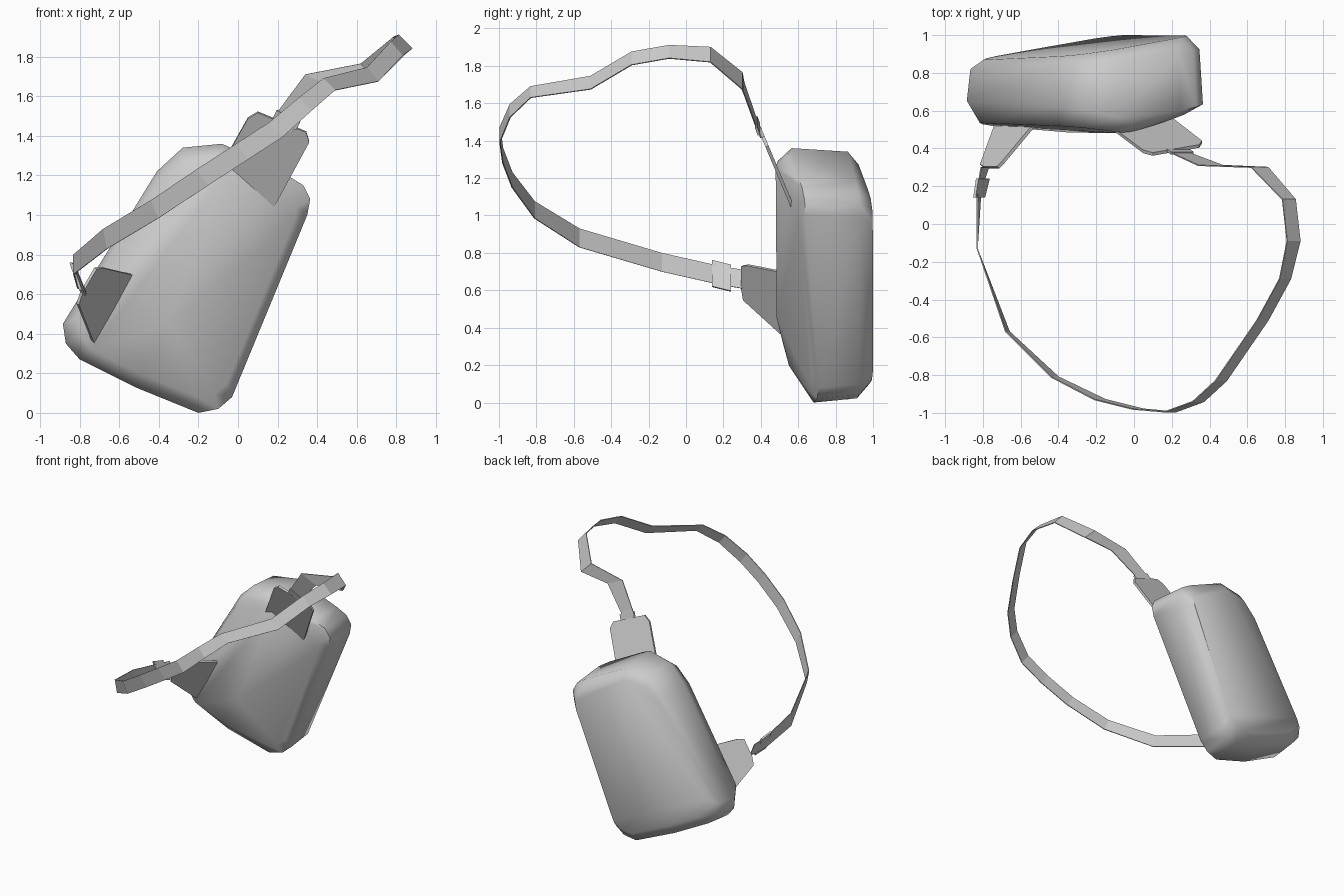
import bpy
import bmesh
from mathutils import Vector

if "Cube" in bpy.data.objects:
    bpy.data.objects.remove(bpy.data.objects["Cube"], do_unlink=True)

GREY = (0.6, 0.6, 0.6, 1)
fabric = bpy.data.materials.new("grey fabric")
fabric.use_nodes = True
fabric.diffuse_color = GREY
fabric.node_tree.nodes["Principled BSDF"].inputs["Base Color"].default_value = GREY


def add_object(name, bm, smooth=None, thickness=0):
    bmesh.ops.recalc_face_normals(bm, faces=bm.faces[:])
    mesh = bpy.data.meshes.new(name)
    bm.to_mesh(mesh)
    bm.free()
    mesh.materials.append(fabric)
    obj = bpy.data.objects.new(name, mesh)
    bpy.context.collection.objects.link(obj)
    if thickness:
        mod = obj.modifiers.new("thickness", "SOLIDIFY")
        mod.thickness = thickness
        mod.offset = 0
    if smooth:
        bpy.ops.object.select_all(action="DESELECT")
        obj.select_set(True)
        bpy.context.view_layer.objects.active = obj
        bpy.ops.object.shade_smooth_by_angle(angle=smooth)
    return obj


# Bag body: tilted rounded outline (x, z), hulled through four depth rings
OUTLINE = [(-0.2, 0), (-0.1, 0.02), (-0.03, 0.08), (0.35, 1.0), (0.365, 1.08),
           (0.33, 1.15), (0.25, 1.2), (0, 1.32), (-0.08, 1.36), (-0.28, 1.34),
           (-0.41, 1.22), (-0.52, 1.02), (-0.82, 0.55), (-0.885, 0.45),
           (-0.87, 0.35), (-0.8, 0.27), (-0.52, 0.13)]
CX, CZ = -0.256, 0.727


def across(x, z):
    # 0 on the outer side, 1 on the inner side
    return (x * 0.92 - z * 0.39 + 0.98) / 0.92


def front_y(t, low):
    return max(0.54 - 0.12 * t, 0.32 + 0.3 * t) + (0.07 if low else 0)


RINGS = [
    (0.89, lambda t, low: front_y(t, low)),
    (1.0, lambda t, low: front_y(t, low) + 0.11 - 0.09 * t),
    (0.97, lambda t, low: 0.82 + 0.11 * t),
    (0.86, lambda t, low: 0.86 + 0.15 * t),
]
bm = bmesh.new()
for scale, depth in RINGS:
    for px, pz in OUTLINE:
        x, z = CX + (px - CX) * scale, CZ + (pz - CZ) * scale
        bm.verts.new((x, depth(across(x, z), pz < 0.2), z))
bm.verts.new((-0.35, 0.485, 0.45))  # lower end of the front ridge
hull = bmesh.ops.convex_hull(bm, input=bm.verts[:])
loose = {v for v in hull["geom_interior"] + hull["geom_unused"]
         if isinstance(v, bmesh.types.BMVert)}
bmesh.ops.delete(bm, geom=list(loose), context="VERTS")
add_object("bag_body", bm, smooth=1.0)


# Flat tabs joining the bag to the strap
def plate(name, points, thickness):
    bm = bmesh.new()
    bm.faces.new([bm.verts.new(p) for p in points])
    add_object(name, bm, thickness=thickness)


upper = [(0.05, 1.49), (0.1, 1.52), (0.345, 1.42), (0.36, 1.37),
         (0.17, 1.02), (-0.13, 1.17)]
plate("upper_tab", [(x, 0.58 - 0.42 * (z - 1.02), z) for x, z in upper], 0.018)
plate("lower_tab", [(-0.81, 0.31, 0.55), (-0.79, 0.3, 0.61), (-0.72, 0.3, 0.73),
                    (-0.69, 0.33, 0.735), (-0.54, 0.51, 0.7),
                    (-0.73, 0.53, 0.35)], 0.018)


# Ribbons: each row is a centre point and a half-width vector (x, z)
def ribbon(name, rows, thickness):
    bm = bmesh.new()
    pairs = []
    for x, y, z, wx, wz in rows:
        c, w = Vector((x, y, z)), Vector((wx, 0, wz))
        pairs.append((bm.verts.new(c + w), bm.verts.new(c - w)))
    for (a, b), (c, d) in zip(pairs, pairs[1:]):
        bm.faces.new((a, b, d, c))
    add_object(name, bm, thickness=thickness)


ribbon("strap", [
    (-0.79, 0.30, 0.66, -0.02, 0.05), (-0.82, 0.18, 0.68, -0.01, 0.05),
    (-0.83, -0.13, 0.75, 0, 0.05), (-0.67, -0.57, 0.88, -0.01, 0.05),
    (-0.42, -0.81, 1.03, -0.02, 0.045), (-0.18, -0.93, 1.19, -0.03, 0.04),
    (0.02, -0.98, 1.32, -0.03, 0.04), (0.19, -0.995, 1.43, -0.03, 0.04),
    (0.34, -0.94, 1.56, -0.03, 0.035), (0.46, -0.83, 1.66, -0.03, 0.03),
    (0.68, -0.51, 1.71, -0.03, 0.035), (0.80, -0.29, 1.84, -0.03, 0.035),
    (0.845, -0.09, 1.875, -0.035, 0.035), (0.82, 0.13, 1.86, -0.035, 0.04),
    (0.665, 0.30, 1.72, -0.045, 0.045), (0.405, 0.31, 1.68, -0.065, 0.03),
    (0.26, 0.37, 1.51, -0.05, 0.025), (0.22, 0.40, 1.44, -0.05, 0.025),
], 0.006)

# Wider buckles at both strap ends
ribbon("lower_buckle", [(-0.80, 0.24, 0.665, -0.03, 0.07),
                        (-0.82, 0.14, 0.69, -0.025, 0.07)], 0.014)
ribbon("upper_buckle", [(0.255, 0.375, 1.50, -0.06, 0.03),
                        (0.235, 0.39, 1.46, -0.06, 0.03)], 0.014)
